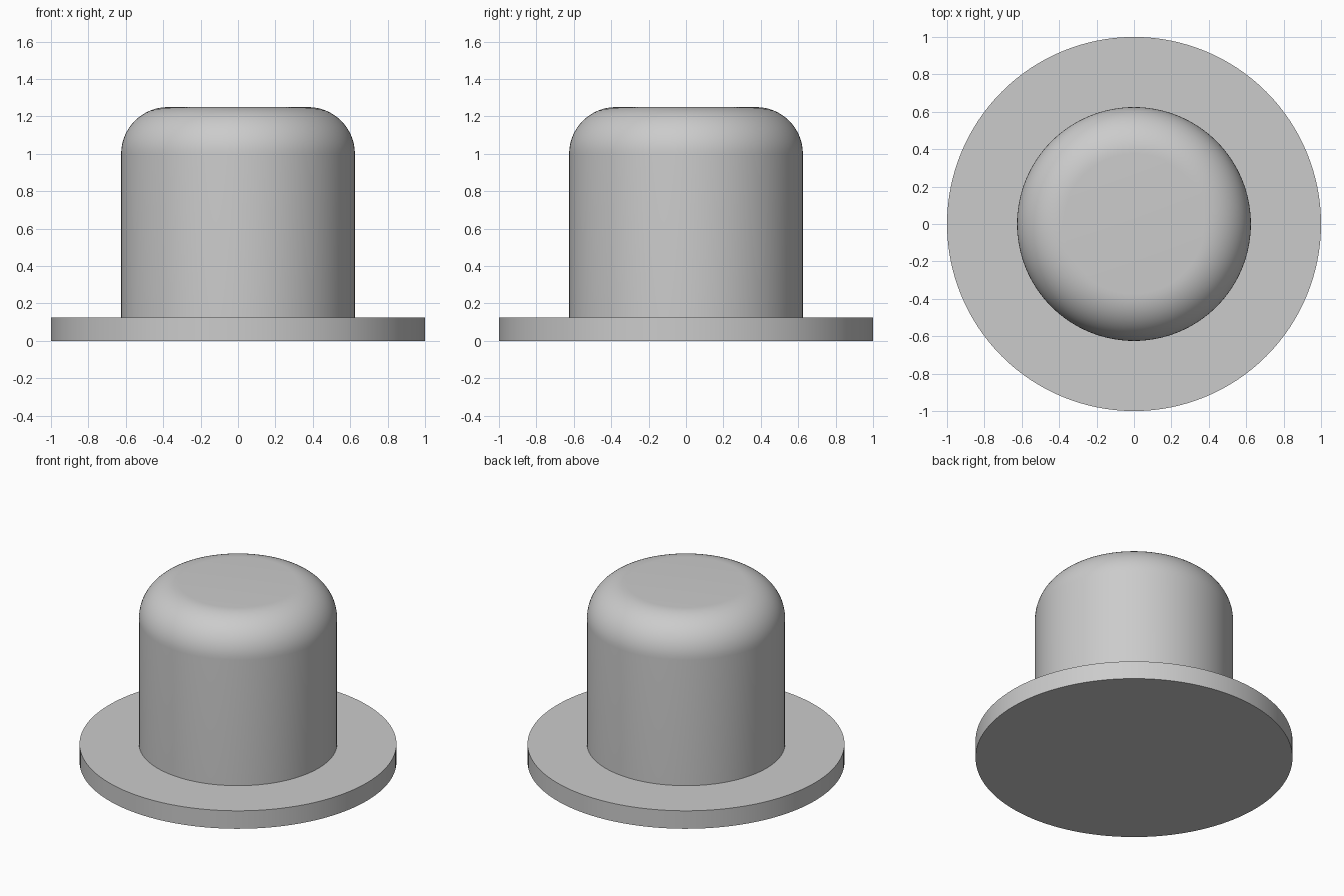
import bpy, bmesh, math

cube = bpy.data.objects.get("Cube")
if cube:
    bpy.data.objects.remove(cube, do_unlink=True)

SEGMENTS = 128

grey = bpy.data.materials.new("plain grey")
grey.use_nodes = True
grey.diffuse_color = (0.6, 0.6, 0.6, 1)
grey.node_tree.nodes["Principled BSDF"].inputs["Base Color"].default_value = (0.6, 0.6, 0.6, 1)


def lathe(name, profile):
    """Revolve (radius, z) points around z and cap both ends."""
    bm = bmesh.new()
    rings = [[bm.verts.new((r * math.cos(a), r * math.sin(a), z))
              for a in (math.tau * i / SEGMENTS for i in range(SEGMENTS))]
             for r, z in profile]
    for low, high in zip(rings, rings[1:]):
        for i in range(SEGMENTS):
            j = (i + 1) % SEGMENTS
            bm.faces.new((low[i], low[j], high[j], high[i]))
    bm.faces.new(rings[0][::-1])
    bm.faces.new(rings[-1])
    mesh = bpy.data.meshes.new(name)
    bm.to_mesh(mesh)
    bm.free()
    mesh.materials.append(grey)
    obj = bpy.data.objects.new(name, mesh)
    bpy.context.collection.objects.link(obj)
    bpy.ops.object.select_all(action="DESELECT")
    obj.select_set(True)
    bpy.context.view_layer.objects.active = obj
    bpy.ops.object.shade_smooth_by_angle(angle=math.radians(30))
    return obj


# Flat round base
BASE_TOP = 0.125
lathe("base_flange", [(1, 0), (1, BASE_TOP)])

# Upright body with a rounded top edge
RADIUS, HEIGHT, FILLET, STEPS = 0.625, 1.25, 0.25, 16
rounded = [(RADIUS - FILLET + FILLET * math.cos(a), HEIGHT - FILLET + FILLET * math.sin(a))
           for a in (math.pi / 2 * i / STEPS for i in range(STEPS + 1))]
lathe("domed_body", [(RADIUS, BASE_TOP)] + rounded)
